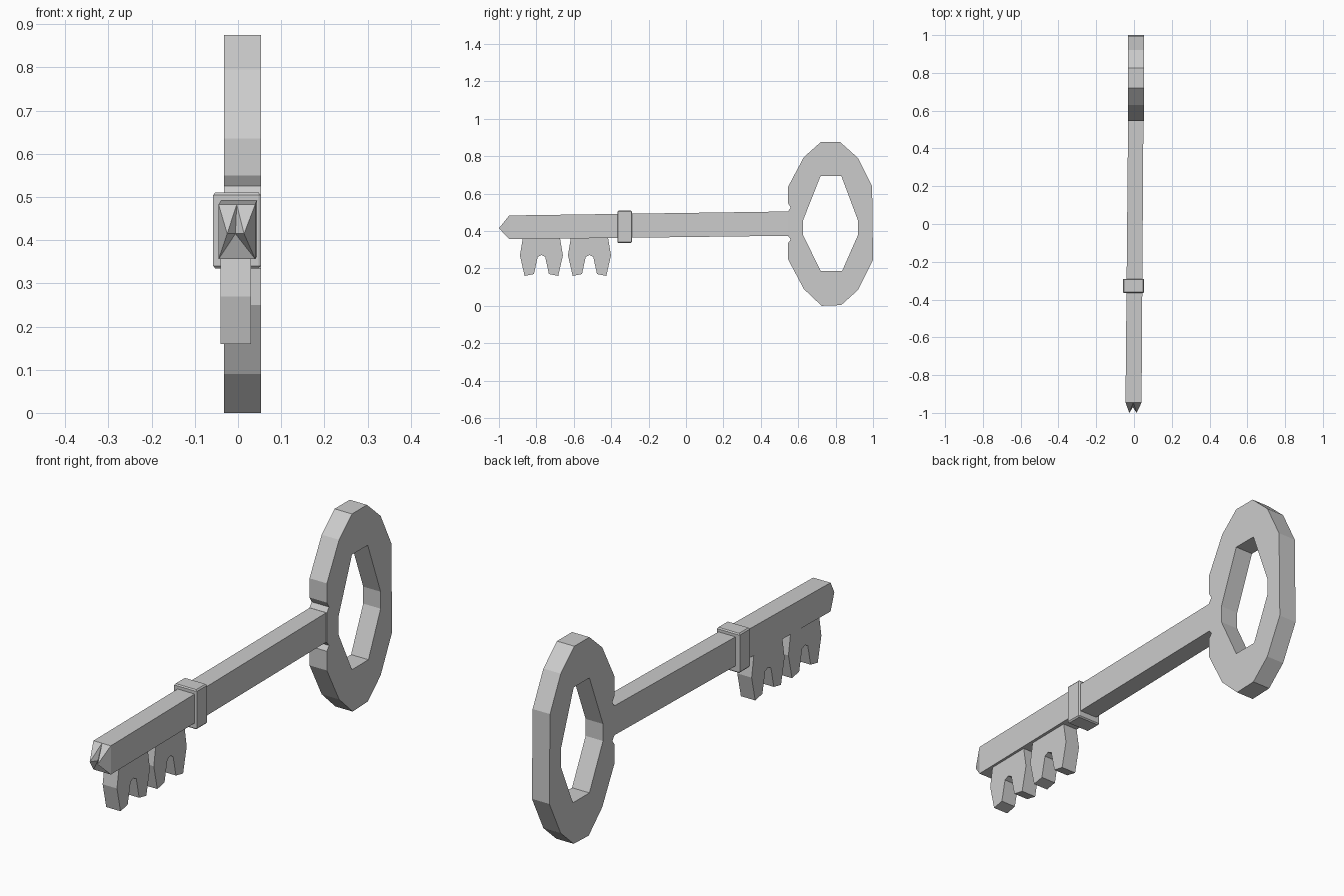
import bpy, bmesh

cube = bpy.data.objects.get("Cube")
if cube:
    bpy.data.objects.remove(cube, do_unlink=True)

# One plain grey metal for the whole key
grey = bpy.data.materials.new("grey metal")
grey.use_nodes = True
colour = (0.6, 0.6, 0.6, 1)
grey.diffuse_color = colour
grey.node_tree.nodes["Principled BSDF"].inputs["Base Color"].default_value = colour


def finish(name, bm):
    bmesh.ops.recalc_face_normals(bm, faces=bm.faces[:])
    mesh = bpy.data.meshes.new(name)
    bm.to_mesh(mesh)
    bm.free()
    mesh.materials.append(grey)
    obj = bpy.data.objects.new(name, mesh)
    bpy.context.collection.objects.link(obj)
    return obj


def prism(name, loops, x0, x1):
    """Fill (y, z) outlines, later ones being holes, and extrude along x."""
    bm = bmesh.new()
    edges = []
    for loop in loops:
        vs = [bm.verts.new((x0, y, z)) for y, z in loop]
        edges += [bm.edges.new((a, b)) for a, b in zip(vs, vs[1:] + vs[:1])]
    bmesh.ops.triangle_fill(bm, use_beauty=True, edges=edges, normal=(1, 0, 0))
    ext = bmesh.ops.extrude_face_region(bm, geom=bm.faces[:])
    moved = [g for g in ext["geom"] if isinstance(g, bmesh.types.BMVert)]
    bmesh.ops.translate(bm, verts=moved, vec=(x1 - x0, 0, 0))
    # the starting cap is kept by the extrusion and closes the solid
    return finish(name, bm)


# Bow: twelve-sided ring with an eight-sided hole and small nicks by the shaft
outer = [(0.72, 0.875), (0.825, 0.875), (0.92, 0.79), (0.995, 0.64),
         (1.0, 0.245), (0.92, 0.085), (0.83, 0.004), (0.725, 0.0),
         (0.63, 0.09), (0.545, 0.25), (0.545, 0.335), (0.56, 0.355),
         (0.545, 0.375), (0.545, 0.505), (0.56, 0.525), (0.545, 0.55),
         (0.545, 0.635), (0.63, 0.795)]
hole = [(0.72, 0.695), (0.83, 0.695), (0.92, 0.455), (0.92, 0.38),
        (0.835, 0.187), (0.72, 0.187), (0.625, 0.38), (0.625, 0.455)]
prism("bow_ring", [outer, hole], -0.032, 0.053)

# Shaft: slightly skewed square bar with a notched, faceted tip
bm = bmesh.new()
rear = [bm.verts.new(p) for p in ((-0.031, 0.58, 0.505), (0.05, 0.58, 0.505),
                                  (0.05, 0.58, 0.375), (-0.031, 0.58, 0.375))]
tl, tr, br, bl, tc = [bm.verts.new(p) for p in (
    (-0.045, -0.945, 0.483), (0.04, -0.945, 0.483), (0.04, -0.945, 0.356),
    (-0.045, -0.945, 0.356), (-0.003, -0.945, 0.483))]
left, mid, right = [bm.verts.new(p) for p in (
    (-0.025, -1.0, 0.415), (-0.006, -0.97, 0.415), (0.014, -1.0, 0.415))]
for face in (rear, (tl, tc, tr, rear[1], rear[0]), (tr, br, rear[2], rear[1]),
             (br, bl, rear[3], rear[2]), (bl, tl, rear[0], rear[3]),
             (tl, tc, left), (tc, mid, left), (tc, right, mid), (tc, tr, right),
             (tr, br, right), (br, mid, right), (br, bl, mid), (bl, left, mid),
             (bl, tl, left)):
    bm.faces.new(face)
finish("shaft", bm)

# Collar: chamfered block around the shaft
collar = prism("collar", [[(-0.365, 0.335), (-0.29, 0.335),
                           (-0.29, 0.51), (-0.365, 0.51)]], -0.058, 0.053)
chamfer = collar.modifiers.new("chamfer", 'BEVEL')
chamfer.width = 0.005
chamfer.segments = 1

# Bit: two identical forked teeth hanging under the shaft
half = [(0.09, 0.40), (0.10, 0.36), (0.115, 0.27), (0.09, 0.16),
        (0.04, 0.17), (0.02, 0.262)]
for name, centre in (("front_tooth", -0.773), ("rear_tooth", -0.516)):
    outline = [(centre + y, z) for y, z in half] + [(centre, 0.272)]
    outline += [(centre - y, z) for y, z in reversed(half)]
    prism(name, [outline], -0.04, 0.03)
